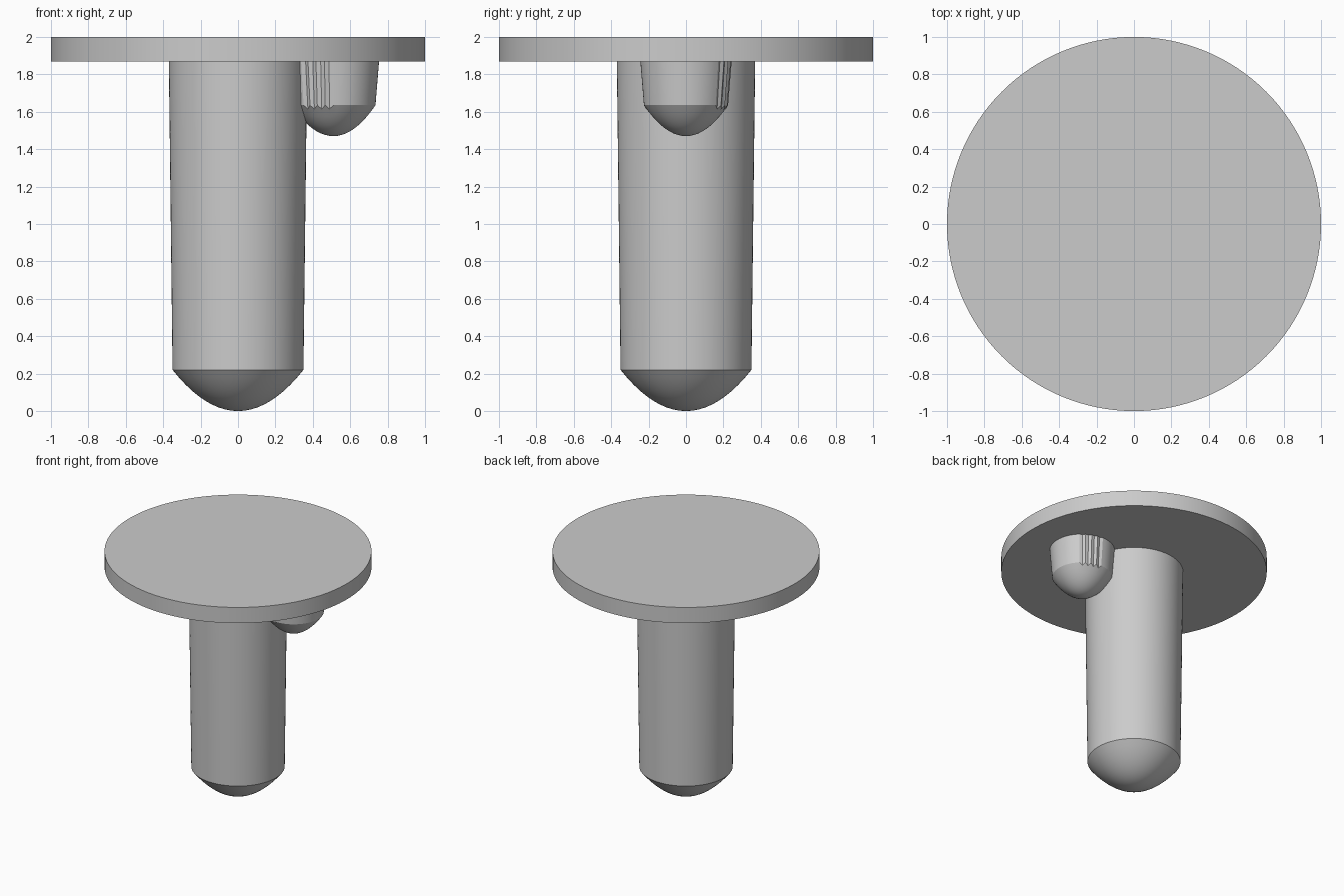
import bpy
import bmesh
from math import cos, sin, pi, radians, degrees

cube = bpy.data.objects.get("Cube")
if cube:
    bpy.data.objects.remove(cube, do_unlink=True)

grey = bpy.data.materials.new("plain_grey")
grey.use_nodes = True
colour = (0.6, 0.6, 0.6, 1)
grey.diffuse_color = colour
grey.node_tree.nodes["Principled BSDF"].inputs["Base Color"].default_value = colour


def lathe(name, profile, centre_x=0, sides=96, shape=None, sharp=30):
    """Spin (radius, z) points, from the bottom up, into a closed solid."""
    bm = bmesh.new()
    rings = []
    for level, (r, z) in enumerate(profile):
        if r == 0:
            rings.append([bm.verts.new((centre_x, 0, z))] * sides)
            continue
        ring = []
        for i in range(sides):
            a = 2 * pi * i / sides
            rr, zz = shape(level, i, a, r, z) if shape else (r, z)
            ring.append(bm.verts.new((centre_x + rr * cos(a), rr * sin(a), zz)))
        rings.append(ring)
    for low, high in zip(rings, rings[1:]):
        for i in range(sides):
            j = (i + 1) % sides
            corners = [low[i], low[j], high[j], high[i]]
            bm.faces.new(list(dict.fromkeys(corners)))
    for ring in (rings[0], rings[-1]):
        if len(set(ring)) > 2:
            bm.faces.new(ring)
    bmesh.ops.recalc_face_normals(bm, faces=bm.faces)
    mesh = bpy.data.meshes.new(name)
    bm.to_mesh(mesh)
    bm.free()
    mesh.materials.append(grey)
    obj = bpy.data.objects.new(name, mesh)
    bpy.context.collection.objects.link(obj)
    bpy.ops.object.select_all(action='DESELECT')
    obj.select_set(True)
    bpy.context.view_layer.objects.active = obj
    bpy.ops.object.shade_smooth_by_angle(angle=radians(sharp))
    return obj


def dome(radius, bottom, height, steps=10):
    """Rounded nose, from its tip up to its rim."""
    return [(radius * t / steps, bottom + height * (t / steps) ** 2)
            for t in range(steps + 1)]


# Round head plate
lathe("head_plate", [(1, 1.87), (1, 2)], sides=128)

# Slightly tapered main post with a rounded nose
lathe("main_post", dome(0.35, 0, 0.22) + [(0.37, 1.88)], sharp=20)

# Small locating peg with shallow flutes on its front and back
peg_nose = dome(0.225, 1.47, 0.165)
rim = len(peg_nose) - 1


def flute(level, i, angle, r, z):
    side = degrees(angle) % 180
    if level >= rim and (45 < side < 95) and i % 2:
        r -= 0.01
        if level == rim:
            z -= 0.02
    return r, z


lathe("locating_peg", peg_nose + [(0.245, 1.88)], centre_x=0.51,
      sides=64, shape=flute, sharp=25)
